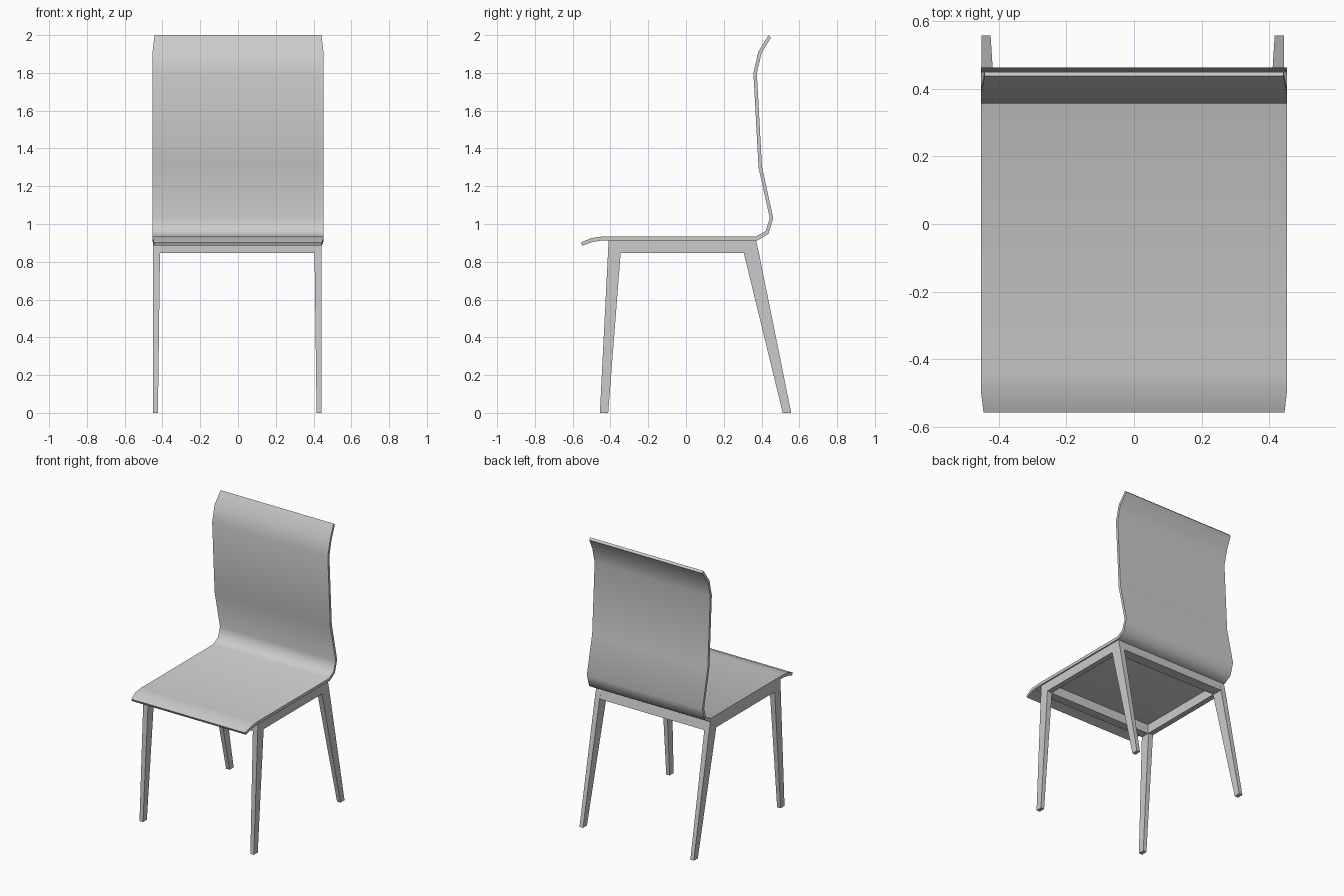
import bpy
import math

if "Cube" in bpy.data.objects:
    bpy.data.objects.remove(bpy.data.objects["Cube"])


def make_object(name, verts, faces):
    mesh = bpy.data.meshes.new(name)
    mesh.from_pydata(verts, [], faces)
    mesh.update()
    obj = bpy.data.objects.new(name, mesh)
    bpy.context.collection.objects.link(obj)
    return obj


def loft(name, rings):
    """Skin a list of four-point rings and cap both ends."""
    n = len(rings)
    verts = [p for ring in rings for p in ring]
    faces = [(0, 1, 2, 3), tuple(4 * (n - 1) + k for k in (3, 2, 1, 0))]
    for i in range(n - 1):
        for k in range(4):
            a, b = 4 * i + k, 4 * i + (k + 1) % 4
            faces.append((a, a + 4, b + 4, b))
    return make_object(name, verts, faces)


def block(name, x0, x1, y0, y1, z0, z1):
    return loft(name, [[(x0, y0, z), (x1, y0, z), (x1, y1, z), (x0, y1, z)]
                       for z in (z0, z1)])


# Bent shell: (upper y, upper z, lower y, lower z, half width)
profile = [
    (-0.557, 0.902, -0.548, 0.885, 0.445),
    (-0.500, 0.926, -0.492, 0.906, 0.452),
    (-0.440, 0.934, -0.440, 0.913, 0.452),
    (0.370, 0.934, 0.378, 0.913, 0.452),
    (0.421, 0.962, 0.436, 0.947, 0.452),
    (0.444, 1.030, 0.462, 1.031, 0.452),
    (0.384, 1.300, 0.402, 1.304, 0.452),
    (0.357, 1.800, 0.375, 1.798, 0.452),
    (0.383, 1.913, 0.400, 1.905, 0.452),
    (0.437, 2.000, 0.450, 1.987, 0.442),
]
shell = loft("seat_and_back_shell",
             [[(-w, y0, z0), (w, y0, z0), (w, y1, z1), (-w, y1, z1)]
              for y0, z0, y1, z1, w in profile])
bpy.ops.object.select_all(action='DESELECT')
shell.select_set(True)
bpy.context.view_layer.objects.active = shell
bpy.ops.object.shade_smooth_by_angle(angle=math.radians(50))

CX = -0.004           # frame sits slightly off centre
TOP, LOW = 0.913, 0.847


# Tapered legs: y range at floor, at rail underside and at the top
def leg(name, side, sections):
    rings = []
    for y0, y1, z, thick in sections:
        xa, xb = sorted((CX + side * 0.447, CX + side * (0.447 - thick)))
        rings.append([(xa, y0, z), (xb, y0, z), (xb, y1, z), (xa, y1, z)])
    return loft(name, rings)


for side, label in ((-1, "left"), (1, "right")):
    leg("front_leg_" + label, side,
        [(-0.456, -0.412, 0, 0.027), (-0.413, -0.346, LOW, 0.038), (-0.41, -0.341, TOP, 0.039)])
    leg("back_leg_" + label, side,
        [(0.512, 0.557, 0, 0.027), (0.306, 0.386, LOW, 0.038), (0.29, 0.371, TOP, 0.039)])
    # Side rails between the legs
    x0, x1 = sorted((CX + side * 0.447, CX + side * 0.408))
    block("side_rail_" + label, x0, x1, -0.35, 0.31, LOW, TOP)

# Front and back rails, the back one leaning with the legs
block("front_rail", CX - 0.41, CX + 0.41, -0.411, -0.35, LOW, TOP)
loft("back_rail",
     [[(CX - 0.41, a, z), (CX + 0.41, a, z), (CX + 0.41, b, z), (CX - 0.41, b, z)]
      for a, b, z in ((0.31, 0.385, LOW), (0.31, 0.371, TOP))])
